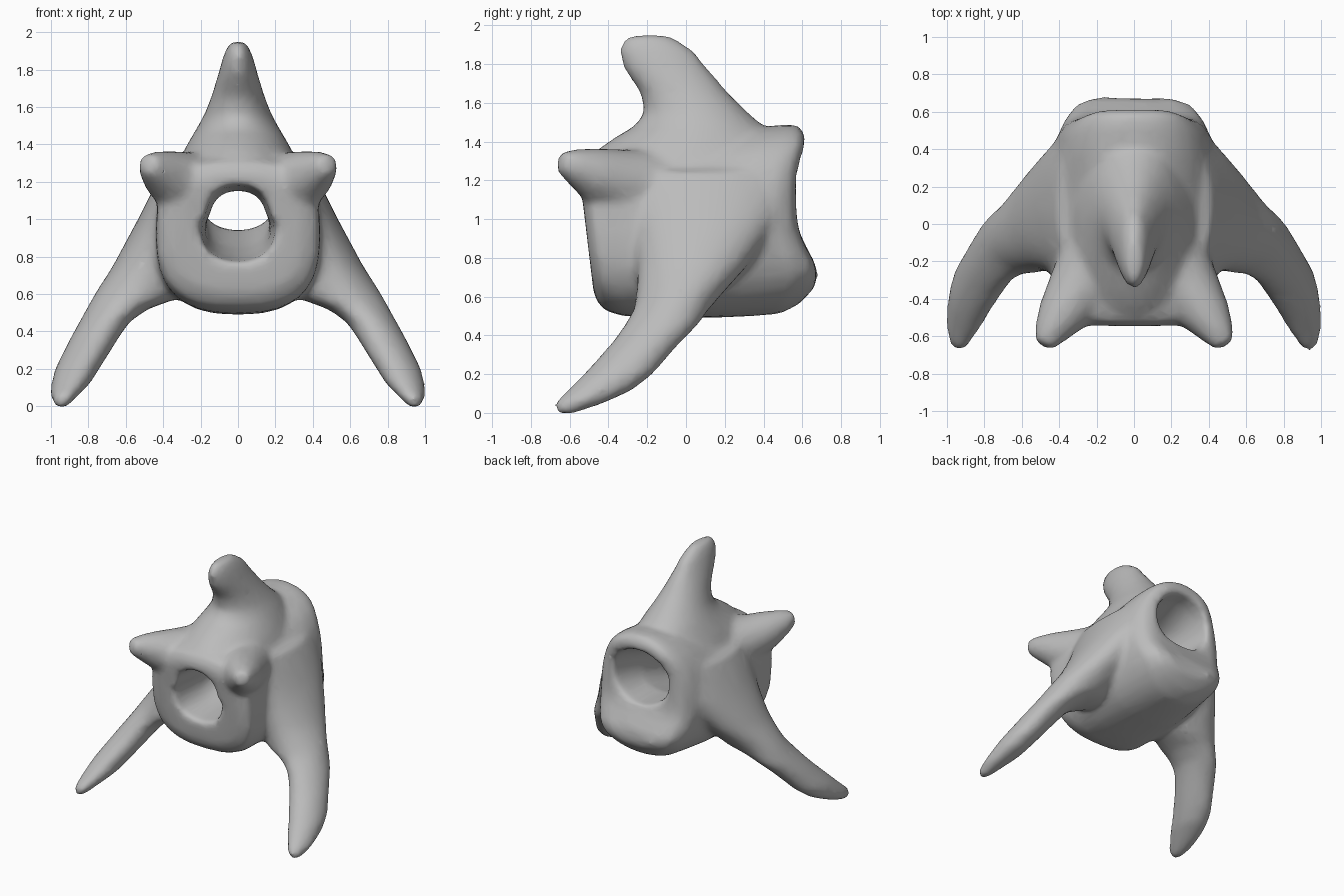
import bpy, bmesh, math
from mathutils import Vector

cube = bpy.data.objects.get("Cube")
if cube:
    bpy.data.objects.remove(cube, do_unlink=True)

bone = bpy.data.materials.new("plain grey")
bone.use_nodes = True
GREY = (0.5, 0.5, 0.5, 1)
bone.diffuse_color = GREY
bone.node_tree.nodes["Principled BSDF"].inputs["Base Color"].default_value = GREY
SIDES = 32


def skin(name, rings):
    """Closed tube through equal rings of points."""
    bm = bmesh.new()
    loops = [[bm.verts.new(p) for p in ring] for ring in rings]
    for a, b in zip(loops, loops[1:]):
        for i in range(SIDES):
            j = (i + 1) % SIDES
            bm.faces.new((a[i], a[j], b[j], b[i]))
    bm.faces.new(loops[0])
    bm.faces.new(loops[-1])
    bmesh.ops.recalc_face_normals(bm, faces=bm.faces)
    mesh = bpy.data.meshes.new(name)
    bm.to_mesh(mesh)
    bm.free()
    mesh.materials.append(bone)
    obj = bpy.data.objects.new(name, mesh)
    bpy.context.collection.objects.link(obj)
    return obj


def oval(power=2.0):
    for i in range(SIDES):
        t = math.tau * i / SIDES
        c, s = math.cos(t), math.sin(t)
        yield (math.copysign(abs(c) ** (2 / power), c),
               math.copysign(abs(s) ** (2 / power), s))


def upright(name, rows, side=1):
    """Level ovals: z, x range, y range."""
    return skin(name, [[Vector((side * ((x0 + x1) + (x1 - x0) * c) / 2,
                                ((y0 + y1) + (y1 - y0) * s) / 2, z)) for c, s in oval()]
                       for z, x0, x1, y0, y1 in rows])


def lengthwise(name, rows):
    """Ovals along y: y, half width, z range, squareness."""
    return skin(name, [[Vector((rx * c, y, ((z0 + z1) + (z1 - z0) * s) / 2))
                        for c, s in oval(power)] for y, rx, z0, z1, power in rows])


def bump(z, centre, width):
    return math.exp(-((z - centre) / width) ** 2)


# Main ring body: front leans forward, rear swells low down and at the upper rim
body = lengthwise("vertebra", [
    (-.51, .2, .78, 1.1, 2.4), (-.51, .35, .60, 1.24, 2.6), (-.47, .43, .53, 1.31, 2.7),
    (-.38, .44, .50, 1.34, 2.7), (-.15, .44, .49, 1.36, 2.6), (.15, .435, .49, 1.40, 2.5),
    (.36, .425, .50, 1.47, 2.3), (.47, .41, .51, 1.49, 2.2), (.54, .36, .56, 1.485, 2.2),
    (.57, .29, .65, 1.43, 2.2), (.57, .2, .76, 1.33, 2.1), (.57, .1, .9, 1.2, 2)])
for v in body.data.vertices:
    if v.co.y < -.3:
        v.co.y -= .12 * (v.co.z - .9)
    elif v.co.y > .3:
        v.co.y += min(1, (v.co.y - .3) / .2) * (
            .115 * bump(v.co.z, .71, .15) + .05 * bump(v.co.z, 1.42, .13))

# Top spine, swept forward
parts = [upright("top_spine", [
    (1.12, -.36, .36, -.5, .5), (1.25, -.34, .34, -.52, .5), (1.35, -.3, .3, -.47, .49),
    (1.42, -.26, .26, -.37, .45), (1.48, -.225, .225, -.265, .4), (1.55, -.185, .185, -.215, .32),
    (1.65, -.145, .145, -.235, .22), (1.78, -.105, .105, -.325, .11), (1.87, -.08, .08, -.35, .04),
    (1.93, -.055, .055, -.325, -.05), (1.952, -.03, .03, -.27, -.1)])]

for side, label in ((1, "left"), (-1, "right")):
    # Long side blade, swept down and forward, with a broad root
    parts.append(upright(label + "_blade", [
        (-.005, .91, .98, -.67, -.58), (.05, .86, 1.005, -.685, -.42), (.12, .79, 1.0, -.61, -.27),
        (.2, .74, .98, -.53, -.17), (.36, .64, .90, -.385, -.03), (.45, .58, .85, -.32, .06),
        (.52, .48, .81, -.28, .11), (.57, .34, .785, -.265, .15), (.65, .28, .735, -.255, .22),
        (.75, .25, .67, -.25, .31), (.88, .2, .6, -.26, .4), (1.0, .2, .535, -.27, .46),
        (1.12, .17, .475, -.29, .49), (1.25, .13, .41, -.3, .5)], side))
    # Front horn
    rings = []
    for x, y, z, r in ((.17, -.14, 1.15, .21), (.29, -.35, 1.19, .175), (.385, -.49, 1.235, .135),
                       (.45, -.585, 1.275, .09), (.485, -.65, 1.30, .055)):
        axis = Vector((.45, -.85, .25)).normalized()
        u = axis.cross(Vector((0, 0, 1))).normalized()
        w = u.cross(axis)
        rings.append([Vector((side * p.x, p.y, p.z)) for p in
                      (Vector((x, y, z)) + r * (c * u + s * w) for c, s in oval())])
    parts.append(skin(label + "_horn", rings))

# Tunnel through the body, rising to the rear and narrow at the front arch
tunnel = lengthwise("tunnel_cutter", [
    (-.75, .23, .76, 1.21, 2.4), (-.5, .205, .77, 1.18, 2.4), (-.25, .18, .80, 1.15, 2.4),
    (0, .18, .85, 1.18, 2.4), (.3, .2, .94, 1.28, 2.2), (.5, .23, .94, 1.36, 2.1),
    (.8, .27, .94, 1.4, 2)])
for v in tunnel.data.vertices:
    if v.co.z > 1.0 and v.co.y < .2:
        v.co.x *= .85
tunnel.hide_render = True

# Fuse the parts, bore the tunnel and soften the joins
bpy.ops.object.select_all(action='DESELECT')
for obj in parts + [body]:
    obj.select_set(True)
bpy.context.view_layer.objects.active = body
bpy.ops.object.join()


def remesh():
    mod = body.modifiers.new("fuse", 'REMESH')
    mod.mode = 'VOXEL'
    mod.voxel_size = .02


remesh()
cut = body.modifiers.new("bore", 'BOOLEAN')
cut.operation = 'DIFFERENCE'
cut.object = tunnel
remesh()
soften = body.modifiers.new("soften", 'SMOOTH')
soften.factor = .5
soften.iterations = 14
thin = body.modifiers.new("thin", 'DECIMATE')
thin.ratio = .25
bpy.ops.object.convert(target='MESH')
bpy.data.objects.remove(tunnel, do_unlink=True)
body.data.materials.clear()
body.data.materials.append(bone)
bpy.ops.object.shade_smooth()
